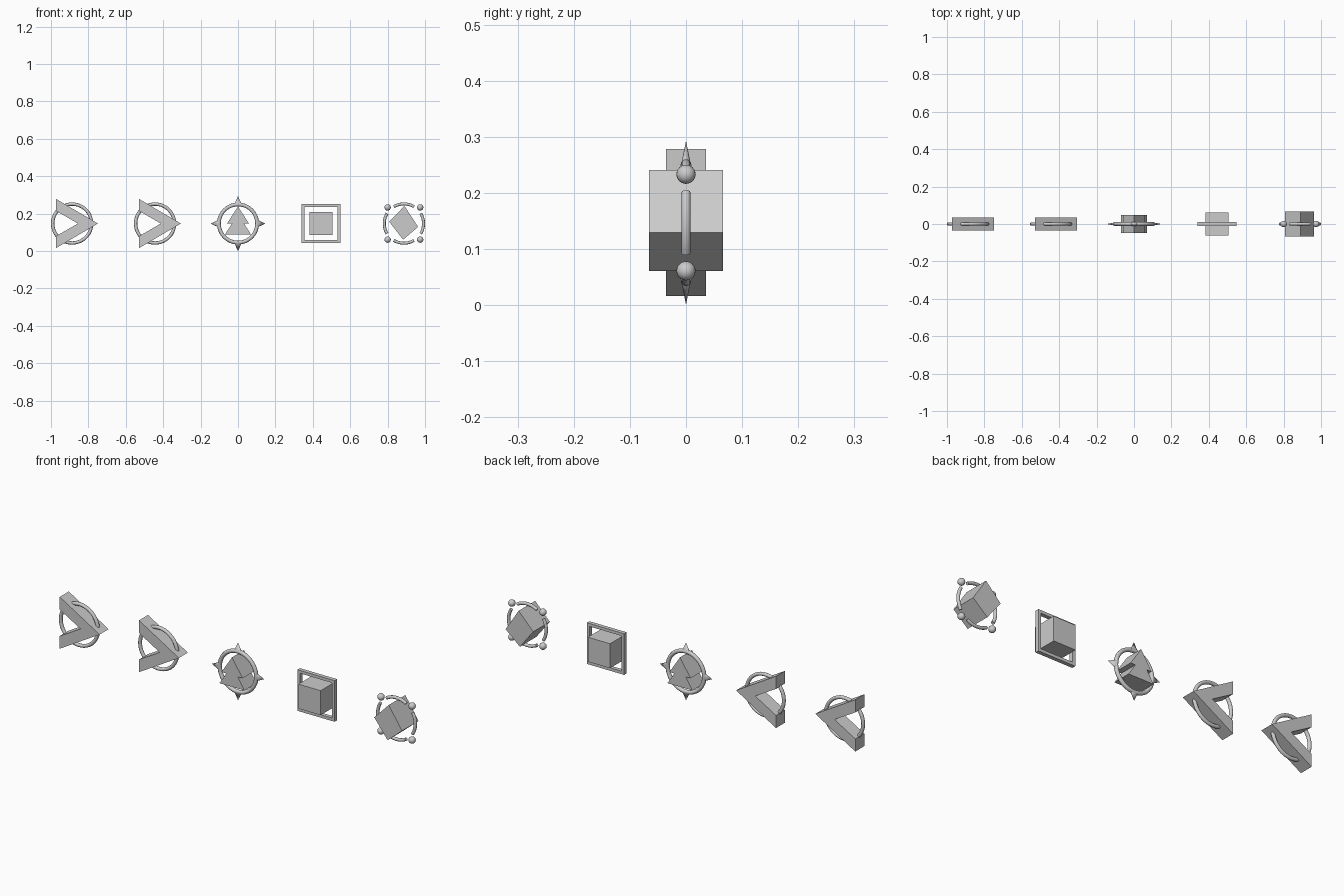
import bpy, bmesh
from math import pi, sin, cos, radians
from mathutils import Matrix

if "Cube" in bpy.data.objects:
    bpy.data.objects.remove(bpy.data.objects["Cube"])

ZC = 0.147          # height of every icon's centre
STEP = 0.4435       # spacing between icons


def finish(name, bm, cx, smooth=False):
    """Turn a bmesh drawn around the origin into an object at its icon centre."""
    bmesh.ops.recalc_face_normals(bm, faces=bm.faces)
    for f in bm.faces:
        f.smooth = smooth
    me = bpy.data.meshes.new(name)
    bm.to_mesh(me)
    bm.free()
    ob = bpy.data.objects.new(name, me)
    ob.location = (cx, 0, ZC)
    bpy.context.collection.objects.link(ob)
    return ob


def prism(name, cx, pts, half_depth):
    """Extrude an x-z outline along y."""
    bm = bmesh.new()
    face = bm.faces.new([bm.verts.new((x, -half_depth, z)) for x, z in pts])
    ext = bmesh.ops.extrude_face_region(bm, geom=[face])
    verts = [v for v in ext["geom"] if isinstance(v, bmesh.types.BMVert)]
    bmesh.ops.translate(bm, verts=verts, vec=(0, 2 * half_depth, 0))
    return finish(name, bm, cx)


def ring(name, cx, radius, tube, start=0, sweep=2 * pi, steps=48, sides=12):
    """Round tube following a circle, or part of one, in the x-z plane."""
    full = sweep > 6.28
    bm = bmesh.new()
    loops = []
    for i in range(steps if full else steps + 1):
        a = start + sweep * i / steps
        loop = []
        for j in range(sides):
            b = 2 * pi * j / sides
            r = radius + tube * cos(b)
            loop.append(bm.verts.new((r * cos(a), tube * sin(b), r * sin(a))))
        loops.append(loop)
    pairs = list(zip(loops, loops[1:]))
    if full:
        pairs.append((loops[-1], loops[0]))
    for p, q in pairs:
        for j in range(sides):
            k = (j + 1) % sides
            bm.faces.new((p[j], p[k], q[k], q[j]))
    if not full:
        bm.faces.new(loops[0])
        bm.faces.new(loops[-1])
    ob = finish(name, bm, cx, True)
    if not full:
        for f in (ob.data.polygons[-1], ob.data.polygons[-2]):
            f.use_smooth = False
    return ob


# Two chevron icons: ring with a sideways arrowhead
chevron = [(-0.085, 0.131), (0.138, 0), (-0.085, -0.131),
           (-0.085, -0.067), (0.031, 0), (-0.085, 0.067)]
for n, cx in enumerate((-2 * STEP, -STEP), 1):
    ring(f"chevron_ring_{n}", cx, 0.104, 0.009)
    prism(f"chevron_{n}", cx, chevron, 0.036)

# Middle icon: stepped upward arrow inside a ring with four flattened spikes
half = [(0.059, 0.0), (0.032, 0.0), (0.070, -0.059)]
arrow = [(0, 0.090)] + half + [(-x, z) for x, z in reversed(half)]
prism("stepped_arrow", 0, arrow, 0.048)
ring("spiked_ring", 0, 0.102, 0.010)
for i in range(4):
    bm = bmesh.new()
    bmesh.ops.create_cone(bm, cap_ends=True, segments=20, radius1=0.021,
                          radius2=0, depth=0.043,
                          matrix=Matrix.Translation((0, 0, 0.1245)))
    bmesh.ops.scale(bm, verts=bm.verts, vec=(1, 0.42, 1))
    bmesh.ops.rotate(bm, verts=bm.verts,
                     matrix=Matrix.Rotation(i * pi / 2, 3, 'Y'))
    spike = finish(f"spike_{i + 1}", bm, 0, True)
    for f in spike.data.polygons:
        f.use_smooth = len(f.vertices) == 3

# Square icon: cube inside a square frame
bm = bmesh.new()
bmesh.ops.create_cube(bm, size=0.124)
finish("centre_cube", bm, STEP)

bm = bmesh.new()
corners = ((-1, -1), (1, -1), (1, 1), (-1, 1))
sections = [[bm.verts.new((sx * r, y, sz * r))
             for r, y in ((0.104, -0.01), (0.104, 0.01), (0.089, 0.01), (0.089, -0.01))]
            for sx, sz in corners]
for i in range(4):
    p, q = sections[i], sections[(i + 1) % 4]
    for j in range(4):
        k = (j + 1) % 4
        bm.faces.new((p[j], p[k], q[k], q[j]))
finish("square_frame", bm, STEP)

# Last icon: tilted block with four arcs and four balls
tilted = [(0.003, 0.094), (0.076, -0.018), (-0.004, -0.086), (-0.079, 0.010)]
prism("tilted_block", 2 * STEP, tilted, 0.066)
for i in range(4):
    mid = i * pi / 2
    ring(f"arc_{i + 1}", 2 * STEP, 0.105, 0.008,
         mid - radians(31), radians(62), 14)
    bm = bmesh.new()
    sx, sz = corners[i]
    bmesh.ops.create_uvsphere(bm, u_segments=20, v_segments=12, radius=0.017,
                              matrix=Matrix.Translation((sx * 0.087, 0, sz * 0.086)))
    finish(f"ball_{i + 1}", bm, 2 * STEP, True)
